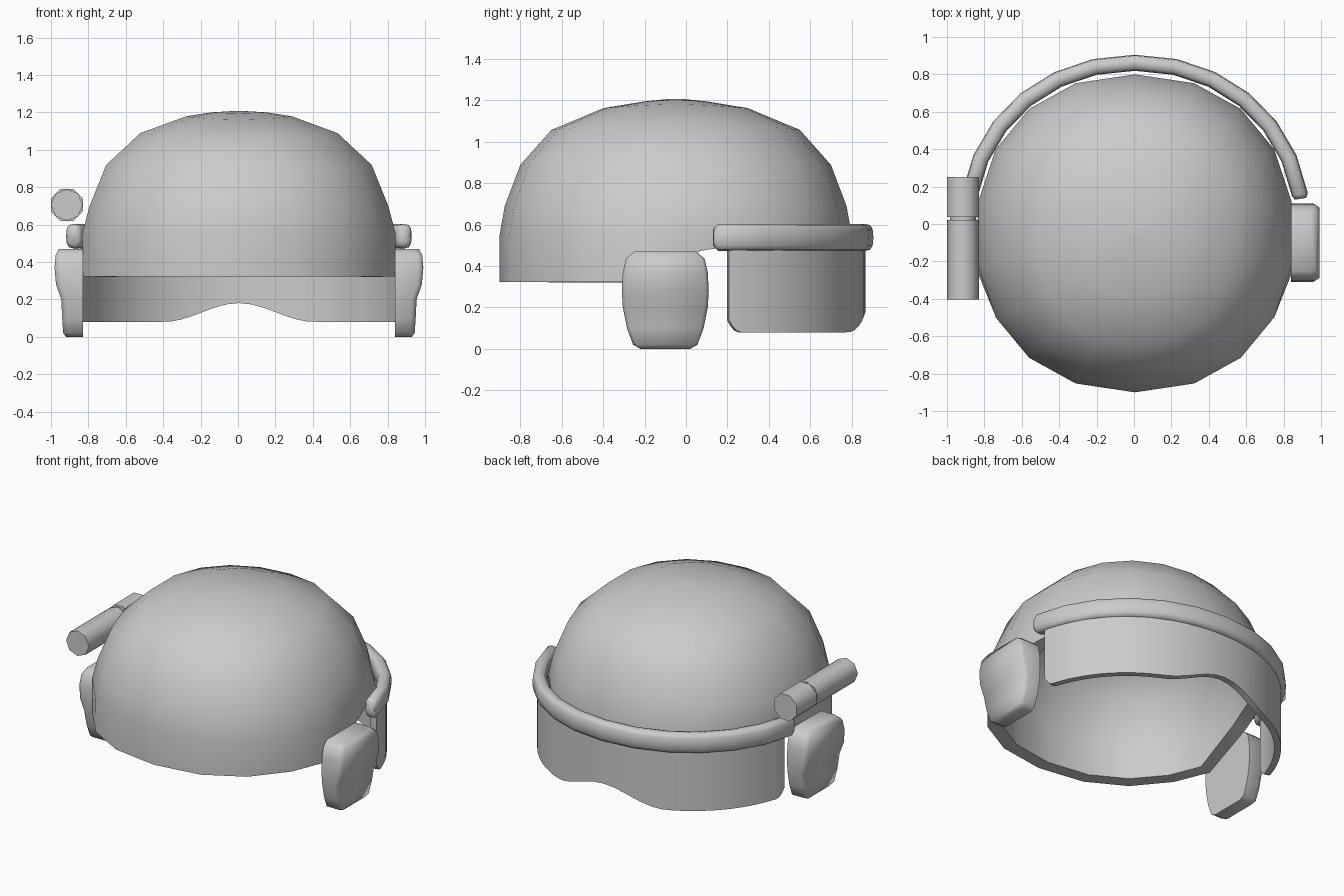
import bpy
import bmesh
from math import sin, cos, pi, radians, copysign

if "Cube" in bpy.data.objects:
    bpy.data.objects.remove(bpy.data.objects["Cube"], do_unlink=True)

MID = 0.005  # symmetry plane of the helmet

grey = bpy.data.materials.new("plain_grey")
grey.use_nodes = True
grey.diffuse_color = (0.6, 0.6, 0.6, 1)
grey.node_tree.nodes["Principled BSDF"].inputs["Base Color"].default_value = (0.6, 0.6, 0.6, 1)


def squarish(a, power):
    """Point on a unit superellipse."""
    c, s = cos(a), sin(a)
    return copysign(abs(c) ** power, c), copysign(abs(s) ** power, s)


def loft(name, rings, cap_end=True, angle=35, thickness=0):
    """Skin a list of closed rings and shade the result."""
    bm = bmesh.new()
    loops = [[bm.verts.new(p) for p in ring] for ring in rings]
    for a, b in zip(loops, loops[1:]):
        n = len(a)
        for i in range(n):
            j = (i + 1) % n
            bm.faces.new((a[i], a[j], b[j], b[i]))
    bm.faces.new(loops[0])
    if cap_end:
        bm.faces.new(loops[-1])
    bmesh.ops.recalc_face_normals(bm, faces=bm.faces)
    mesh = bpy.data.meshes.new(name)
    bm.to_mesh(mesh)
    bm.free()
    mesh.materials.append(grey)
    obj = bpy.data.objects.new(name, mesh)
    bpy.context.collection.objects.link(obj)
    bpy.ops.object.select_all(action="DESELECT")
    obj.select_set(True)
    bpy.context.view_layer.objects.active = obj
    if thickness:
        solid = obj.modifiers.new("thickness", "SOLIDIFY")
        solid.thickness = thickness
        solid.offset = -1
        bpy.ops.object.modifier_apply(modifier=solid.name)
    bpy.ops.object.shade_smooth_by_angle(angle=radians(angle))
    return obj


# Helmet shell: squarish rings that sag a little at front and back
def shell_ring(rx, ry, z, sag):
    ring = []
    for i in range(18):
        x, y = squarish(-pi / 2 + i * pi / 9, 0.92)
        ring.append((MID + rx * x, ry * y - 0.05, z - sag * y * y))
    return ring


# Lower rim: low in front, stepping up behind the ears
def rim_point(x, y, z):
    if abs(y + 0.05) < 0.2:
        y -= 0.05
    if y > 0:
        z += 0.145 + min(0.2 * (y - 0.04), 0.06)
    return x, y, z


profile = [(0.03, 0.03, 1.207, 0), (0.15, 0.15, 1.2, 0.005), (0.285, 0.35, 1.18, 0.018),
           (0.535, 0.60, 1.09, 0.033), (0.72, 0.75, 0.92, 0.032), (0.81, 0.825, 0.70, 0.01),
           (0.85, 0.85, 0.55, 0)]
shell = [shell_ring(*p) for p in profile]
shell.append([rim_point(*p) for p in shell_ring(0.848, 0.85, 0.322, 0)])
loft("helmet_shell", shell, cap_end=False, thickness=0.09)


# Padded band wrapped around the back
def band_section(angle, scale=1):
    x, y = squarish(radians(angle), 0.97)
    ring = []
    for i in range(12):
        c, s = squarish(2 * pi * i / 12, 0.7)
        out = 0.043 * scale * c
        up = 0.066 * scale * s
        ring.append((MID + (0.895 + out) * x, (0.862 + out) * y, 0.538 + up))
    return ring


stops = [10 + 160 * i / 12 for i in range(13)]
band = [band_section(8.5, 0.7)] + [band_section(a) for a in stops] + [band_section(171.5, 0.7)]
loft("back_band", band, angle=60)


# Curved neck guard with a notch in the middle of its lower edge
def guard_section(angle):
    x, y = squarish(radians(angle), 0.96)
    notch = 0.05 * (1 + cos(pi * min(abs(0.91 * x) / 0.42, 1)))
    end = min(angle - 13, 167 - angle)
    corner = 0.06 * max(0, 1 - end / 4) ** 2
    low = 0.08 + notch + corner
    return [(MID + (0.907 - d) * x, (0.867 - d) * y, z)
            for d, z in ((0, low), (0, 0.53), (0.04, 0.53), (0.04, low))]


angles = [13, 14, 15.5, 17] + [18 + 4 * i for i in range(37)] + [163, 164.5, 166, 167]
loft("neck_guard", [guard_section(a) for a in angles])

# Ear cups: rows of half width, height and depth from top to bottom
cup_rows = [(0.15, 0.47, 0.128), (0.19, 0.435, 0.145), (0.205, 0.37, 0.151),
            (0.21, 0.28, 0.143), (0.205, 0.20, 0.115), (0.185, 0.10, 0.11),
            (0.155, 0.02, 0.105), (0.12, 0.0, 0.09)]
for side, label in ((1, "left"), (-1, "right")):
    rings = []
    for w, z, d in cup_rows:
        half = [(w, 0), (w, d - 0.025), (w * 0.92, d)]
        outline = half + [(-y, x) for y, x in reversed(half)]
        rings.append([(MID + side * (0.835 + x), y - 0.1, z) for y, x in outline])
    loft(label + "_ear_cup", rings, angle=60)


# Side lamp: a barrel, a thin neck and a chamfered rear block
def tube(name, y0, y1, radius, turn):
    rings = []
    for y in (y0, y1):
        rings.append([(-0.915 + radius * cos(turn + i * pi / 4), y,
                       0.705 + radius * sin(turn + i * pi / 4)) for i in range(8)])
    loft(name, rings, angle=60)


tube("lamp_barrel", -0.403, 0.022, 0.085, 0)
tube("lamp_neck", 0.02, 0.04, 0.07, 0)
tube("lamp_rear_block", 0.037, 0.25, 0.092, pi / 8)
